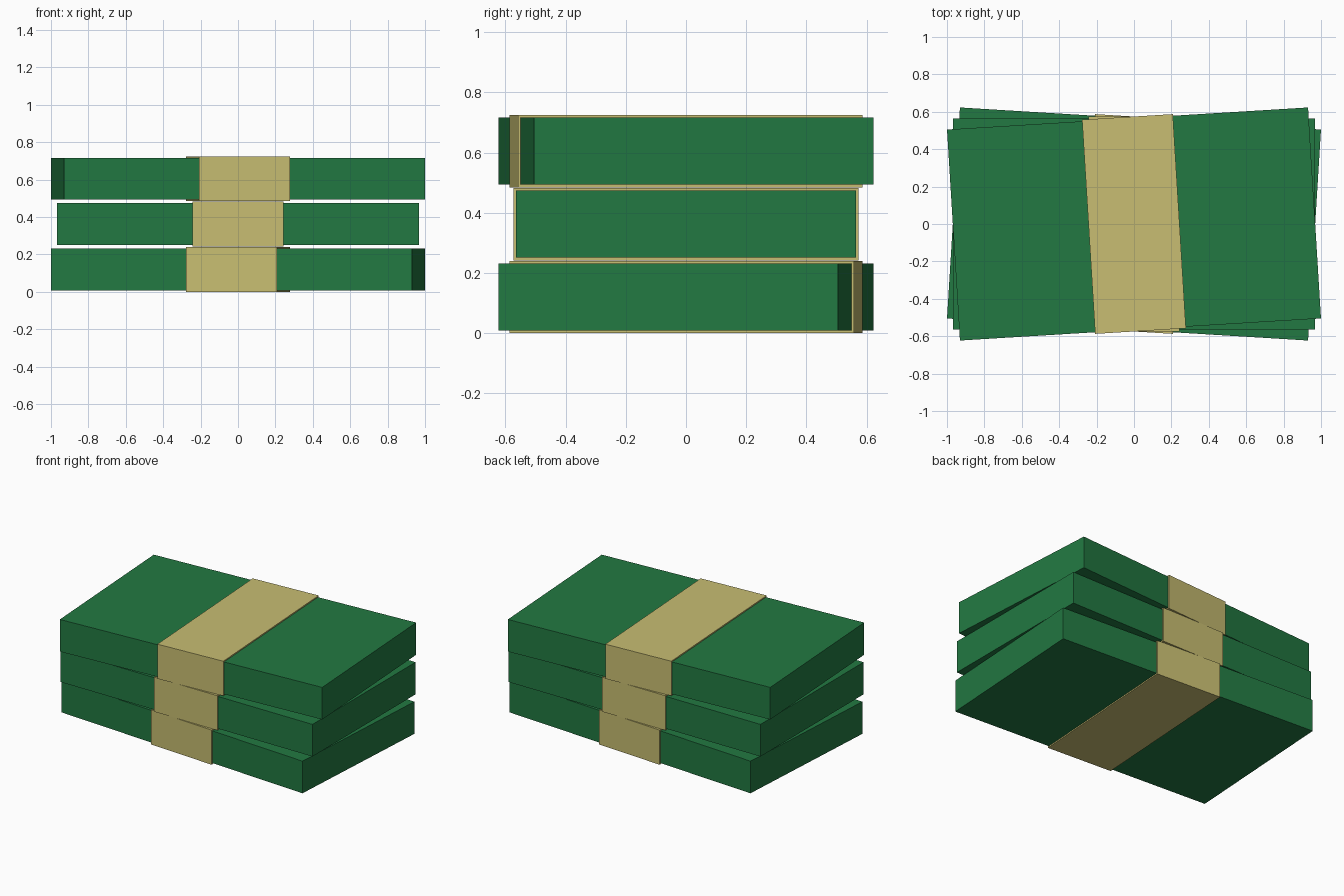
import bpy
import math

default = bpy.data.objects.get("Cube")
if default:
    bpy.data.objects.remove(default, do_unlink=True)


def make_material(name, rgb):
    mat = bpy.data.materials.new(name)
    mat.use_nodes = True
    color = (*rgb, 1.0)
    mat.diffuse_color = color
    mat.node_tree.nodes["Principled BSDF"].inputs["Base Color"].default_value = color
    return mat


def box(name, size, z, angle, mat):
    bpy.ops.mesh.primitive_cube_add(size=1, location=(0, 0, z))
    obj = bpy.context.object
    obj.name = name
    obj.scale = size
    bpy.ops.object.transform_apply(location=False, rotation=False, scale=True)
    obj.rotation_euler.z = math.radians(angle)
    obj.data.materials.append(mat)
    return obj


green = make_material("note green", (0.016, 0.19, 0.054))
tan = make_material("band tan", (0.58, 0.515, 0.168))

LENGTH, WIDTH, HEIGHT = 1.934, 1.13, 0.223
BAND_WIDTH, BAND_THICK = 0.486, 0.0085
PITCH = 0.2425
band_height = HEIGHT + 2 * BAND_THICK

# Three banded bundles, the outer two twisted in opposite directions
for i, (level, angle) in enumerate((("bottom", -3.5), ("middle", 0), ("top", 3.5))):
    z = i * PITCH + band_height / 2
    box(level + "_note_bundle", (LENGTH, WIDTH, HEIGHT), z, angle, green)
    box(level + "_paper_band",
        (BAND_WIDTH, WIDTH + 2 * BAND_THICK, band_height), z, angle, tan)
